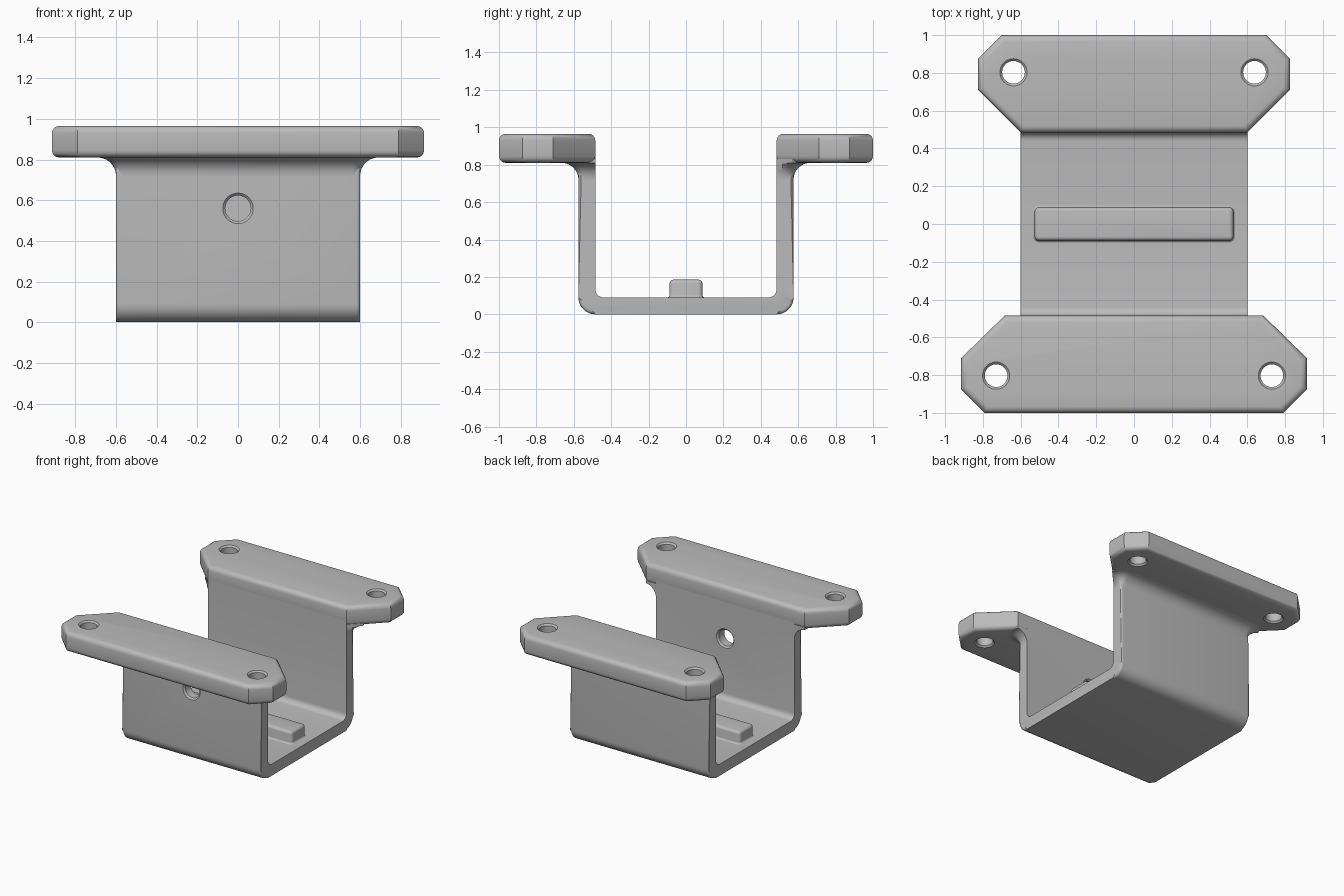
import bpy, bmesh
from math import sin, cos, pi, radians
from mathutils import Matrix, Vector

if "Cube" in bpy.data.objects:
    bpy.data.objects.remove(bpy.data.objects["Cube"], do_unlink=True)

GREY = bpy.data.materials.new("plain_grey")
GREY.use_nodes = True
colour = (0.5, 0.5, 0.5, 1)
GREY.diffuse_color = colour
GREY.node_tree.nodes["Principled BSDF"].inputs["Base Color"].default_value = colour

WALL_IN, WALL_OUT, HALF_W = 0.485, 0.575, 0.6
FLANGE_LOW, FLANGE_TOP = 0.81, 0.965
EDGE = 0.035


def finish(name, bm):
    bmesh.ops.recalc_face_normals(bm, faces=bm.faces)
    mesh = bpy.data.meshes.new(name)
    bm.to_mesh(mesh)
    bm.free()
    obj = bpy.data.objects.new(name, mesh)
    bpy.context.collection.objects.link(obj)
    mesh.materials.append(GREY)
    return obj


def loft(rings):
    """Skin a stack of equal-length closed rings and cap both ends."""
    bm = bmesh.new()
    loops = [[bm.verts.new(p) for p in ring] for ring in rings]
    n = len(loops[0])
    for a, b in zip(loops, loops[1:]):
        for i in range(n):
            j = (i + 1) % n
            bm.faces.new((a[i], a[j], b[j], b[i]))
    bm.faces.new(loops[0])
    bm.faces.new(loops[-1])
    return bm


def arc(cx, cy, r, start, end, steps=6):
    return [(cx + r * cos(radians(start + (end - start) * i / steps)),
             cy + r * sin(radians(start + (end - start) * i / steps)))
            for i in range(steps + 1)]


def smooth(obj):
    bpy.ops.object.select_all(action='DESELECT')
    obj.select_set(True)
    bpy.context.view_layer.objects.active = obj
    bpy.ops.object.shade_smooth_by_angle(angle=radians(32))


def drill(obj, spot, axis, radius, depth, rim=0.012):
    """Cut a round hole with slightly eased rims."""
    stack = [(-depth / 2 - rim, radius + 2 * rim), (-depth / 2 + rim, radius),
             (depth / 2 - rim, radius), (depth / 2 + rim, radius + 2 * rim)]
    bm = loft([[(r * cos(2 * pi * i / 40), r * sin(2 * pi * i / 40), z)
                for i in range(40)] for z, r in stack])
    if axis == 'Y':
        bm.transform(Matrix.Rotation(pi / 2, 4, 'X'))
    bm.transform(Matrix.Translation(Vector(spot)))
    cutter = finish("hole_cutter", bm)
    cutter.hide_render = True
    mod = obj.modifiers.new("hole", 'BOOLEAN')
    mod.operation, mod.solver, mod.object = 'DIFFERENCE', 'EXACT', cutter
    bpy.context.view_layer.objects.active = obj
    bpy.ops.object.modifier_apply(modifier=mod.name)
    bpy.data.objects.remove(cutter, do_unlink=True)


# U-shaped channel: bent profile in y-z, swept along x
top = FLANGE_LOW + 0.05
outer = [(-WALL_OUT, top)] + arc(-WALL_OUT + 0.09, 0.09, 0.09, 180, 270, 8) \
    + arc(WALL_OUT - 0.09, 0.09, 0.09, 270, 360, 8) + [(WALL_OUT, top)]
inner = [(WALL_IN, top)] + arc(WALL_IN - 0.045, 0.135, 0.045, 360, 270) \
    + arc(-WALL_IN + 0.045, 0.135, 0.045, 270, 180) + [(-WALL_IN, top)]
bm = loft([[(x, y, z) for y, z in outer + inner] for x in (-HALF_W, HALF_W)])
bm.verts.ensure_lookup_table()
count = len(outer) + len(inner)
rim_edges = [bm.edges.get((bm.verts[k + i], bm.verts[k + i + 1]))
             for k in (0, count) for i in range(len(outer) - 1)]
bmesh.ops.bevel(bm, geom=rim_edges, offset=EDGE, segments=4, profile=0.5,
                affect='EDGES', clamp_overlap=True)
channel = finish("channel", bm)
drill(channel, (0, -(WALL_IN + WALL_OUT) / 2, 0.56), 'Y', 0.063, WALL_OUT - WALL_IN)
smooth(channel)


def mounting_side(label, side, inner_x, tip_x, outer_x, hole_x):
    # Flange plate with clipped corners and softened rims
    half = [(inner_x, WALL_IN), (tip_x, 0.71), (tip_x, 0.875), (outer_x, 1.0)]
    outline = half + [(-x, y) for x, y in reversed(half)]
    bm = loft([[(x, side * y, z) for x, y in outline]
               for z in (FLANGE_LOW, FLANGE_TOP)])
    rims = [e for e in bm.edges if abs(e.verts[0].co.z - e.verts[1].co.z) < 1e-5]
    bmesh.ops.bevel(bm, geom=rims, offset=EDGE, segments=4, profile=0.5,
                    affect='EDGES', clamp_overlap=True)
    flange = finish(label + "_flange", bm)
    for sx in (-1, 1):
        drill(flange, (sx * hole_x, side * 0.803, (FLANGE_LOW + FLANGE_TOP) / 2),
              'Z', 0.06, FLANGE_TOP - FLANGE_LOW)
    smooth(flange)

    # Concave flare joining the wall to the underside of the flange
    radius, rings = 0.09, []
    for i in range(9):
        a = pi / 2 * i / 8
        grow = radius * (1 - cos(a))
        z = FLANGE_LOW - radius + radius * sin(a)
        pts = [(HALF_W + grow, WALL_IN), (HALF_W + grow, WALL_IN + 0.03)]
        pts += arc(HALF_W - EDGE, WALL_OUT - EDGE, EDGE + grow, 0, 90)
        pts = [(min(x, inner_x + y - WALL_IN), y) for x, y in pts]
        pts += [(-x, y) for x, y in reversed(pts)]
        rings.append([(x, side * y, z) for x, y in pts])
    rings.append([(x, y, z + 0.02) for x, y, z in rings[-1]])
    smooth(finish(label + "_flare", loft(rings)))


mounting_side("front", -1, 0.685, 0.915, 0.79, 0.73)
mounting_side("back", 1, 0.6, 0.826, 0.7, 0.638)


# Raised bar on the channel floor, with a small foot fillet and rounded top
def bar_ring(grow, z):
    r, hx, hy = 0.022 + grow, 0.526 + grow, 0.088 + grow
    pts = []
    for k, (sx, sy) in enumerate([(1, 1), (-1, 1), (-1, -1), (1, -1)]):
        pts += arc(sx * (hx - r), sy * (hy - r), r, 90 * k, 90 * k + 90, 4)
    return [(x, y, z) for x, y in pts]


steps = [pi / 2 * i / 4 for i in range(5)]
foot = [bar_ring(0.015 * (1 - sin(a)), 0.104 - 0.015 * cos(a)) for a in steps]
crown = [bar_ring(-0.02 * (1 - cos(a)), 0.165 + 0.02 * sin(a)) for a in steps]
smooth(finish("floor_bar", loft(foot + crown)))
